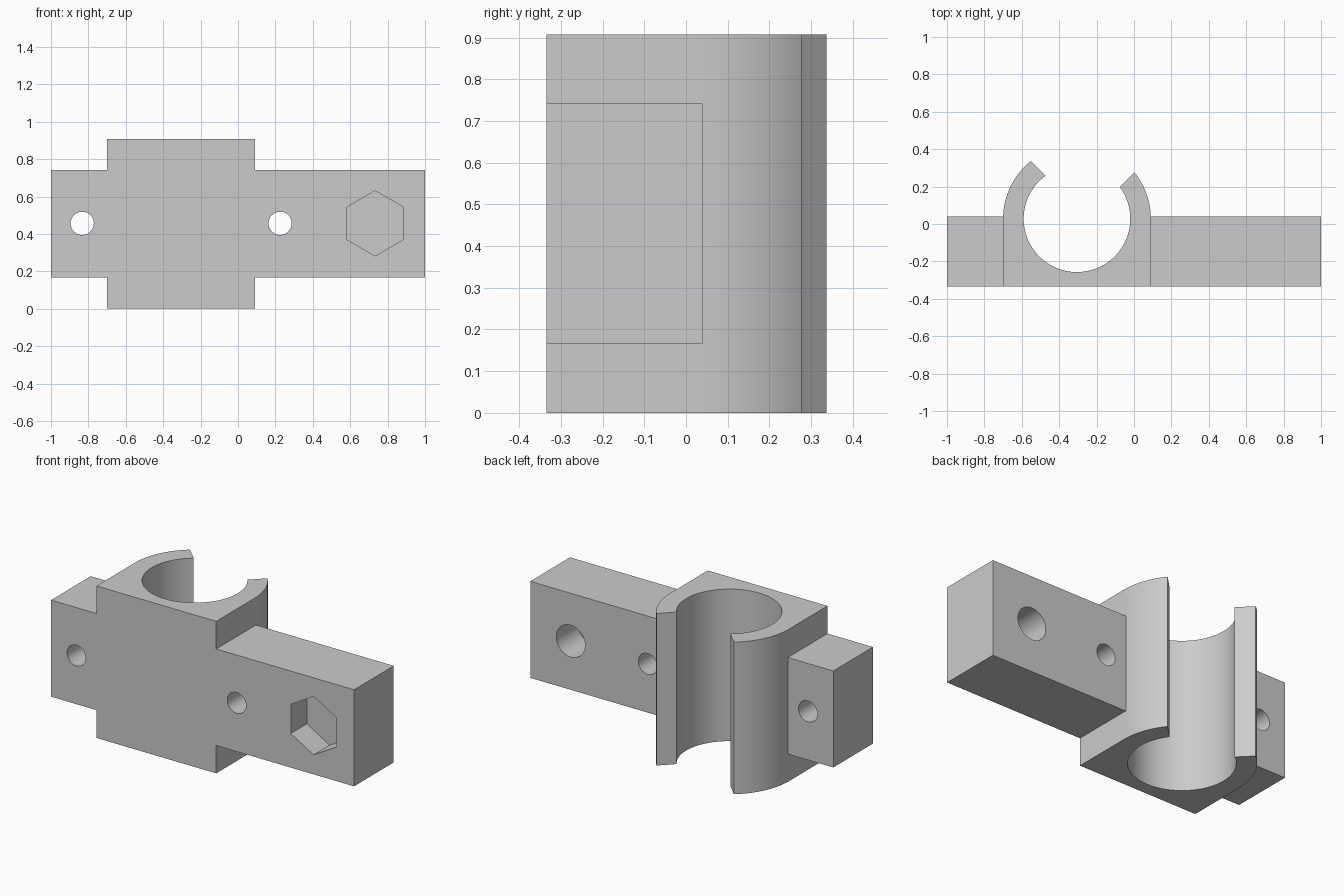
import bpy, bmesh
from math import sin, cos, pi

cube = bpy.data.objects.get("Cube")
if cube:
    bpy.data.objects.remove(cube)

HEIGHT = 0.907
MID_Z = HEIGHT / 2
FRONT, BAR_BACK = -0.334, 0.04
CX, CY = -0.305, 0.028          # bore axis
OUTER, BORE = 0.395, 0.285

grey = bpy.data.materials.new("plain grey")
grey.use_nodes = True
grey.diffuse_color = (0.6, 0.6, 0.6, 1)
grey.node_tree.nodes["Principled BSDF"].inputs["Base Color"].default_value = (0.6, 0.6, 0.6, 1)


def arc(cx, cy, r, n, start=0.0, sweep=2 * pi):
    """n points along an arc; a full circle does not repeat its first point."""
    steps = n if sweep >= 2 * pi else n - 1
    return [(cx + r * cos(start + sweep * i / steps),
             cy + r * sin(start + sweep * i / steps)) for i in range(n)]


def prism(name, outline, lo, hi, axis="z"):
    """Extrude an outline along z (points are x, y) or y (points are x, z)."""
    place = (lambda a, b, t: (a, b, t)) if axis == "z" else (lambda a, b, t: (a, t, b))
    bm = bmesh.new()
    face = bm.faces.new([bm.verts.new(place(a, b, lo)) for a, b in outline])
    ext = bmesh.ops.extrude_face_region(bm, geom=[face])
    moved = [v for v in ext["geom"] if isinstance(v, bmesh.types.BMVert)]
    bmesh.ops.translate(bm, verts=moved, vec=place(0, 0, hi - lo))
    bmesh.ops.recalc_face_normals(bm, faces=bm.faces)
    mesh = bpy.data.meshes.new(name)
    bm.to_mesh(mesh)
    bm.free()
    mesh.materials.append(grey)
    obj = bpy.data.objects.new(name, mesh)
    bpy.context.collection.objects.link(obj)
    return obj


def combine(body, other, operation):
    """Apply a boolean to the body and drop the other solid."""
    other.hide_render = True
    mod = body.modifiers.new(operation, "BOOLEAN")
    mod.operation, mod.object, mod.solver = operation, other, "EXACT"
    bpy.ops.object.select_all(action="DESELECT")
    bpy.context.view_layer.objects.active = body
    body.select_set(True)
    bpy.ops.object.modifier_apply(modifier=mod.name)
    bpy.data.objects.remove(other)


# Tall clamp block: flat front, round back
block = [(CX - OUTER, FRONT), (CX + OUTER, FRONT)] + arc(CX, CY, OUTER, 65, 0, pi)
clamp = prism("clamp_bracket", block, 0, HEIGHT)

# Mounting bar running the full width
bar = prism("mounting_bar", [(-1, 0.166), (1, 0.166), (1, 0.742), (-1, 0.742)],
            FRONT, BAR_BACK, "y")
combine(clamp, bar, "UNION")

# Bore and the V-shaped opening at the back
combine(clamp, prism("bore_cutter", arc(CX, CY, BORE, 128), -0.1, HEIGHT + 0.1), "DIFFERENCE")
tip_x, tip_y, reach = -0.245, 0.03, 0.6
notch = [(tip_x, tip_y), (tip_x + reach, tip_y + reach), (tip_x - reach, tip_y + reach)]
combine(clamp, prism("opening_cutter", notch, -0.1, HEIGHT + 0.1), "DIFFERENCE")

# Screw holes through the bar
for x in (-0.833, 0.225):
    combine(clamp, prism("screw_hole_cutter", arc(x, MID_Z + 0.003, 0.062, 48), -0.5, 0.2, "y"),
            "DIFFERENCE")

# Hexagonal nut pocket in front, blind bolt hole behind it
combine(clamp, prism("nut_pocket_cutter", arc(0.733, MID_Z + 0.003, 0.174, 6, pi / 2),
                     -0.5, -0.183, "y"), "DIFFERENCE")
combine(clamp, prism("bolt_hole_cutter", arc(0.733, MID_Z + 0.003, 0.095, 64),
                     -0.163, 0.2, "y"), "DIFFERENCE")

bpy.ops.object.shade_smooth_by_angle(angle=pi / 6)
